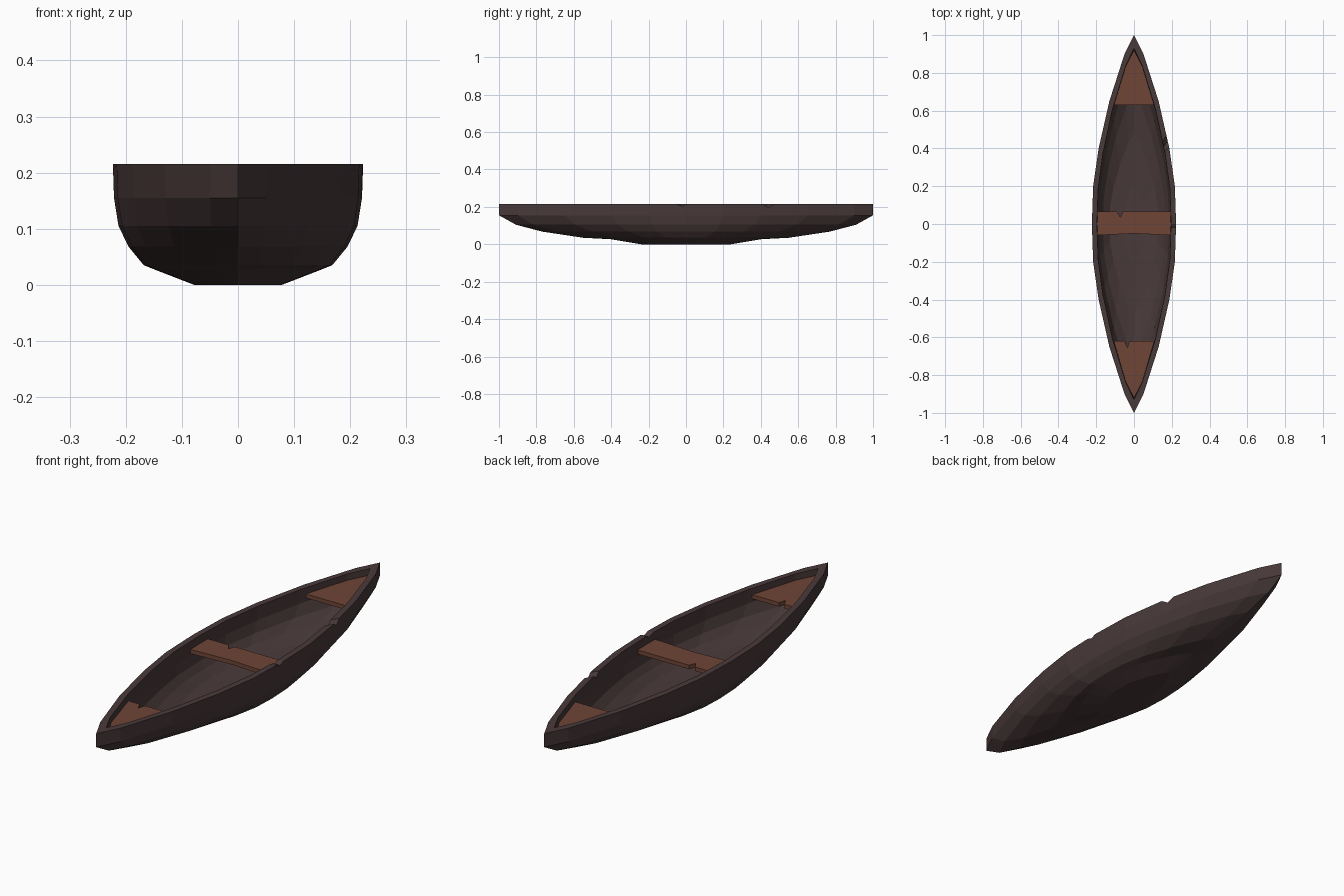
import bpy, bmesh

if "Cube" in bpy.data.objects:
    bpy.data.objects.remove(bpy.data.objects["Cube"], do_unlink=True)


def material(name, rgb):
    m = bpy.data.materials.new(name)
    m.use_nodes = True
    m.diffuse_color = (*rgb, 1)
    m.node_tree.nodes["Principled BSDF"].inputs["Base Color"].default_value = (*rgb, 1)
    return m


def finish(bm, name, mat):
    bmesh.ops.recalc_face_normals(bm, faces=bm.faces)
    mesh = bpy.data.meshes.new(name)
    bm.to_mesh(mesh)
    bm.free()
    mesh.materials.append(mat)
    obj = bpy.data.objects.new(name, mesh)
    bpy.context.collection.objects.link(obj)
    return obj


dark_wood = material("dark weathered wood", (0.066, 0.041, 0.041))
seat_wood = material("reddish seat wood", (0.157, 0.060, 0.037))

# Plan outline of half the boat: fraction of length, fraction of beam
PLAN = [(0, 1), (0.2, 0.97), (0.4, 0.84), (0.65, 0.585), (0.9, 0.225), (1, 0)]
NICKS = {0.41: 0, 0.44: 0.018, 0.47: 0, -0.05: 0, -0.02: 0.01, 0.01: 0}
RIM = 0.215


def breadth(t):
    t = abs(t)
    for (a, wa), (b, wb) in zip(PLAN, PLAN[1:]):
        if t <= b:
            return wa + (wb - wa) * (t - a) / (b - a)
    return 0


STATIONS = sorted({s * t for t, _ in PLAN for s in (-1, 1)} | set(NICKS))


def ring(bm, z, beam, length):
    def point(t, side):
        dip = NICKS.get(t, 0) if z == RIM and side > 0 else 0
        return bm.verts.new((side * beam * breadth(t), length * t, z - dip))
    return ([point(t, 1) for t in STATIONS]
            + [point(t, -1) for t in reversed(STATIONS[1:-1])])


# Hull: outer skin from bottom to rim, then inner skin down to the floor
LEVELS = [
    (0, 0.078, 0.24), (0.027, 0.148, 0.40), (0.035, 0.168, 0.55),
    (0.068, 0.195, 0.77), (0.105, 0.213, 0.91), (0.155, 0.221, 1), (RIM, 0.223, 1),
    (RIM, 0.196, 0.93), (0.155, 0.194, 0.92), (0.11, 0.185, 0.84),
    (0.08, 0.165, 0.70), (0.052, 0.13, 0.48), (0.042, 0.06, 0.22),
]
bm = bmesh.new()
rings = [ring(bm, *level) for level in LEVELS]
for low, high in zip(rings, rings[1:]):
    for i in range(len(low)):
        j = (i + 1) % len(low)
        bm.faces.new((low[i], low[j], high[j], high[i]))
bm.faces.new(rings[0])
bm.faces.new(rings[-1])
finish(bm, "hull", dark_wood)


# Seats: flat boards with small splits in their edges
def board(name, outline, top, thick=0.018):
    bm = bmesh.new()
    face = bm.faces.new([bm.verts.new((x, y, top)) for x, y in outline])
    out = bmesh.ops.extrude_face_region(bm, geom=[face])
    verts = [v for v in out["geom"] if isinstance(v, bmesh.types.BMVert)]
    bmesh.ops.translate(bm, verts=verts, vec=(0, 0, -thick))
    finish(bm, name, seat_wood)


board("middle_seat", [
    (-0.2, -0.06), (0, -0.05), (0.2, -0.06), (0.2, 0.065),
    (-0.06, 0.065), (-0.072, 0.035), (-0.09, 0.065), (-0.2, 0.065)], 0.18)
board("back_seat", [(-0.107, 0.63), (0.107, 0.63), (0.045, 0.83), (0, 0.92), (-0.045, 0.83)], 0.188)
board("front_seat", [
    (-0.107, -0.62), (-0.05, -0.62), (-0.035, -0.655), (-0.025, -0.62),
    (0.107, -0.62), (0.045, -0.83), (0, -0.92), (-0.045, -0.83)], 0.188)
